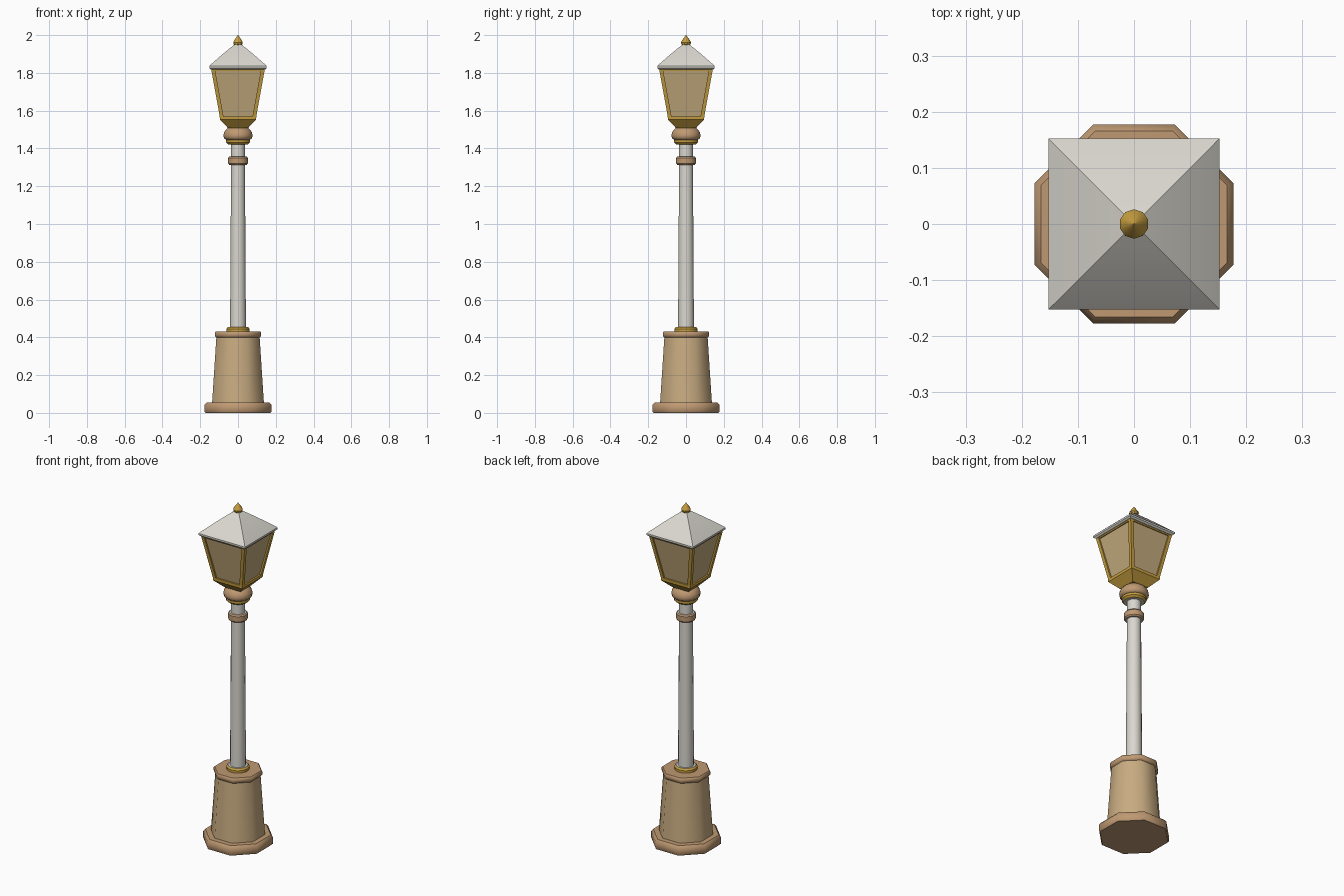
import bpy, bmesh, math
from mathutils import Vector

if "Cube" in bpy.data.objects:
    bpy.data.objects.remove(bpy.data.objects["Cube"], do_unlink=True)


def material(name, r, g, b):
    m = bpy.data.materials.new(name)
    m.use_nodes = True
    m.diffuse_color = (r, g, b, 1)
    bsdf = m.node_tree.nodes["Principled BSDF"]
    bsdf.inputs["Base Color"].default_value = (r, g, b, 1)
    bsdf.inputs["Roughness"].default_value = 0.6
    return m


WHITE = material("off white paint", 0.70, 0.68, 0.62)
SAND = material("sand stone", 0.58, 0.41, 0.22)
TRIM = material("tan trim", 0.52, 0.32, 0.17)
GOLD = material("gold metal", 0.56, 0.34, 0.05)
GLASS = material("amber glass", 0.54, 0.40, 0.20)


def finish(name, bm, mats, angle):
    bmesh.ops.recalc_face_normals(bm, faces=bm.faces)
    me = bpy.data.meshes.new(name)
    bm.to_mesh(me)
    bm.free()
    for m in mats:
        me.materials.append(m)
    ob = bpy.data.objects.new(name, me)
    bpy.context.collection.objects.link(ob)
    bpy.ops.object.select_all(action="DESELECT")
    ob.select_set(True)
    bpy.context.view_layer.objects.active = ob
    if angle:
        bpy.ops.object.shade_smooth_by_angle(angle=math.radians(angle))
    return ob


def turned(name, sides, profile, side_mat, cap_mat=None, angle=35):
    """Stack of regular polygons; widths are measured to the flat sides."""
    bm = bmesh.new()
    rings = []
    for w, z in profile:
        r = w / math.cos(math.pi / sides)
        ring = []
        for i in range(sides):
            a = (i + 0.5) * math.tau / sides
            ring.append(bm.verts.new((r * math.cos(a), r * math.sin(a), z)))
        rings.append(ring)
    for lo, hi in zip(rings, rings[1:]):
        for i in range(sides):
            j = (i + 1) % sides
            bm.faces.new((lo[i], lo[j], hi[j], hi[i]))
    for ring in (rings[0], rings[-1]):
        bm.faces.new(ring).material_index = 1
    return finish(name, bm, [side_mat, cap_mat or side_mat], angle)


def lantern_post(name, sx, sy):
    """Square bar leaning outward along one lantern corner."""
    bm = bmesh.new()
    bmesh.ops.create_cube(bm, size=1)
    for v in bm.verts:
        top = v.co.z > 0
        c = 0.132 if top else 0.085
        v.co = Vector((sx * c + v.co.x * 0.02, sy * c + v.co.y * 0.02,
                       1.82 if top else 1.56))
    return finish(name, bm, [GOLD], 0)


# Octagonal pedestal
turned("base_slab", 8, [(0.172, 0), (0.177, 0.006), (0.177, 0.042), (0.166, 0.056)],
       TRIM, angle=50)
turned("pedestal_body", 8, [(0.137, 0.054), (0.114, 0.41)], SAND, angle=50)
turned("pedestal_cap", 8, [(0.114, 0.397), (0.123, 0.407), (0.123, 0.424), (0.118, 0.431)],
       TRIM, angle=50)

# Pole with its rings
turned("pole_foot_ring", 16, [(0.061, 0.428), (0.061, 0.445), (0.053, 0.455)], GOLD, WHITE)
turned("pole", 16, [(0.042, 0.44), (0.036, 1.44)], WHITE)
turned("pole_band", 16, [(0.046, 1.313), (0.052, 1.32), (0.052, 1.35), (0.046, 1.357)],
       TRIM, WHITE)
turned("neck_ring", 16, [(0.054, 1.422), (0.064, 1.432), (0.064, 1.45)], GOLD, WHITE)
turned("neck_bulb", 16, [(0.064, 1.446), (0.074, 1.454), (0.077, 1.469),
                         (0.073, 1.487), (0.061, 1.502), (0.048, 1.512)], TRIM, angle=45)

# Square lantern
turned("lantern_bowl", 4, [(0.052, 1.507), (0.096, 1.553), (0.097, 1.57)], GOLD, angle=0)
turned("lantern_glass", 4, [(0.086, 1.565), (0.134, 1.82)], GLASS, angle=0)
turned("lantern_top_rail", 4, [(0.138, 1.811), (0.140, 1.822)], GOLD, angle=0)
for sx, side in ((1, "left"), (-1, "right")):
    for sy, end in ((-1, "front"), (1, "back")):
        lantern_post(f"lantern_post_{end}_{side}", sx, sy)

# Roof and finial
turned("roof", 4, [(0.143, 1.818), (0.152, 1.826), (0.152, 1.836), (0.143, 1.845),
                   (0.080, 1.900), (0.045, 1.929), (0.017, 1.951)], WHITE)
turned("finial", 10, [(0.014, 1.944), (0.023, 1.951), (0.025, 1.962),
                      (0.019, 1.974), (0.009, 1.988), (0.001, 2.0)], GOLD)
